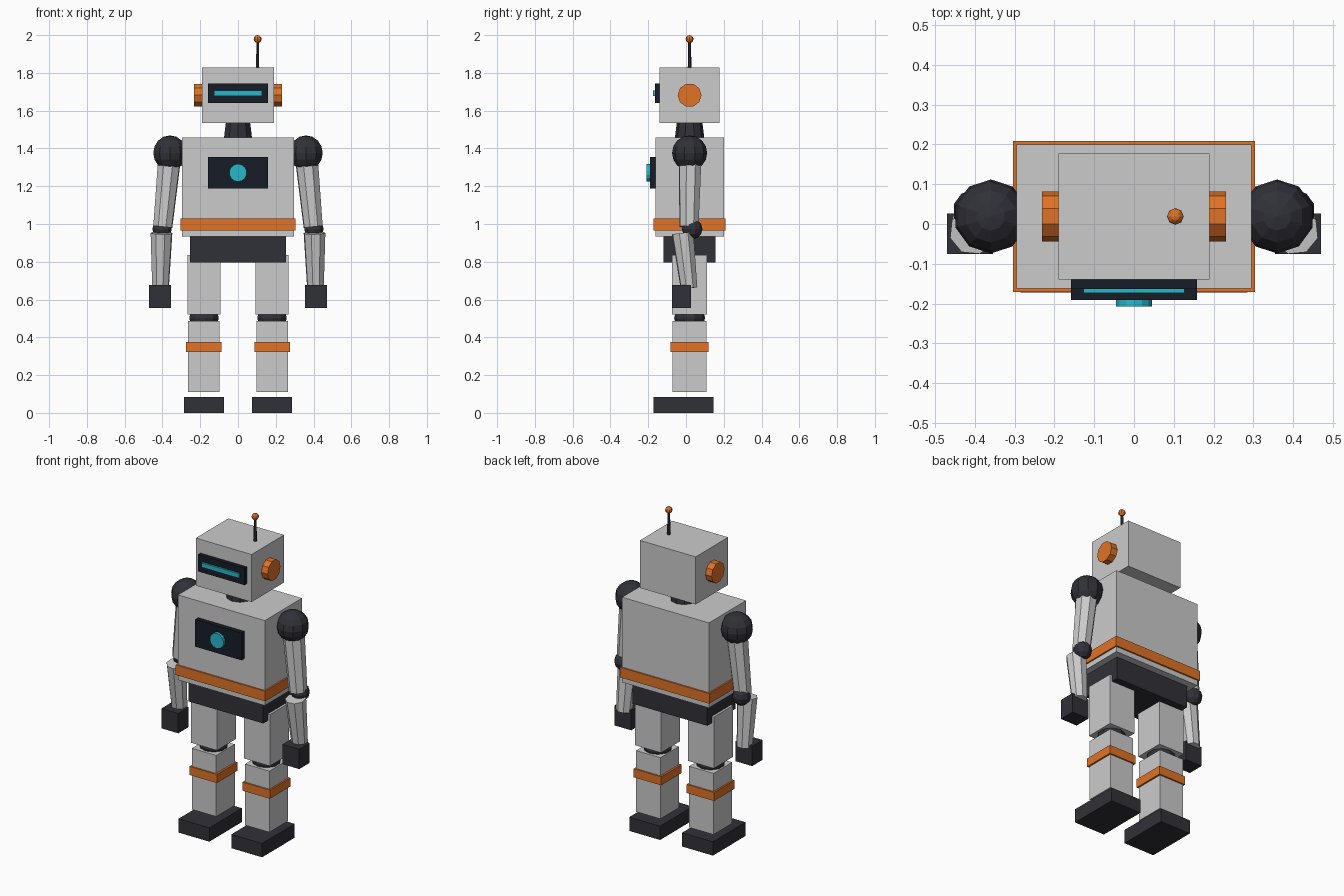
import bpy, bmesh
from mathutils import Vector, Matrix

if "Cube" in bpy.data.objects:
    bpy.data.objects.remove(bpy.data.objects["Cube"])


def material(name, color):
    m = bpy.data.materials.new(name)
    m.diffuse_color = (*color, 1)
    m.use_nodes = True
    m.node_tree.nodes["Principled BSDF"].inputs["Base Color"].default_value = m.diffuse_color
    return m


DARK = material("dark_rubber", (0.03, 0.03, 0.04))
ORANGE = material("orange_trim", (0.75, 0.17, 0.02))
SCREEN = material("screen_glass", (0.008, 0.012, 0.02))
CYAN = material("cyan_light", (0.02, 0.48, 0.6))


def finish(name, bm, mat):
    me = bpy.data.meshes.new(name)
    bm.to_mesh(me)
    bm.free()
    if mat:
        me.materials.append(mat)
    ob = bpy.data.objects.new(name, me)
    bpy.context.collection.objects.link(ob)
    return ob


def box(name, x, y, z, mat=None):
    """Box from (min, max) ranges on each axis."""
    lo, hi = Vector((x[0], y[0], z[0])), Vector((x[1], y[1], z[1]))
    bm = bmesh.new()
    bmesh.ops.create_cube(bm, size=1, matrix=Matrix.Translation((lo + hi) / 2)
                          @ Matrix.Diagonal((*(hi - lo), 1)))
    return finish(name, bm, mat)


def rod(name, a, b, ra, rb, sides, mat=None):
    """Tapered cylinder from point a to point b."""
    a, b = Vector(a), Vector(b)
    d = b - a
    rot = Vector((0, 0, 1)).rotation_difference(d).to_matrix().to_4x4()
    bm = bmesh.new()
    bmesh.ops.create_cone(bm, cap_ends=True, segments=sides, radius1=ra, radius2=rb,
                          depth=d.length, matrix=Matrix.Translation((a + b) / 2) @ rot)
    return finish(name, bm, mat)


def ball(name, c, r, seg, rings, mat=None):
    bm = bmesh.new()
    bmesh.ops.create_uvsphere(bm, u_segments=seg, v_segments=rings, radius=r,
                              matrix=Matrix.Translation(c))
    return finish(name, bm, mat)


CY = 0.019  # body centre line in y

# Head, visor and antenna
box("head", (-0.19, 0.19), (-0.139, 0.177), (1.535, 1.828))
box("visor", (-0.158, 0.158), (-0.163, -0.13), (1.64, 1.744), SCREEN)
box("visor_light", (-0.127, 0.127), (-0.174, -0.16), (1.678, 1.706), CYAN)
rod("antenna_rod", (0.104, CY, 1.82), (0.104, CY, 1.98), 0.01, 0.007, 6, DARK)
ball("antenna_tip", (0.104, CY, 1.979), 0.021, 8, 6, ORANGE)
rod("neck", (0, CY, 1.44), (0, CY, 1.55), 0.08, 0.066, 10, DARK)

# Torso, belt, pelvis and chest display
box("torso", (-0.296, 0.296), (-0.162, 0.2), (0.934, 1.458))
box("belt", (-0.305, 0.305), (-0.171, 0.209), (0.966, 1.028), ORANGE)
box("pelvis", (-0.254, 0.254), (-0.118, 0.156), (0.796, 0.94), DARK)
box("chest_screen", (-0.158, 0.158), (-0.191, -0.15), (1.187, 1.355), SCREEN)
rod("chest_light", (0, -0.18, 1.271), (0, -0.208, 1.271), 0.047, 0.047, 14, CYAN)

for side, s in (("left", 1), ("right", -1)):
    def span(a, b):
        return tuple(sorted((s * a, s * b)))

    # Ear disc
    rod(side + "_ear", (s * 0.18, CY, 1.682), (s * 0.232, CY, 1.682), 0.063, 0.063, 10, ORANGE)

    # Arm
    ball(side + "_shoulder", (s * 0.36, CY, 1.376), 0.093, 10, 8, DARK)
    rod(side + "_upper_arm", (s * 0.36, 0.022, 1.37), (s * 0.398, 0.016, 0.985), 0.064, 0.053, 8)
    ball(side + "_elbow", (s * 0.402, 0.033, 0.973), 0.054, 10, 6, DARK)
    rod(side + "_forearm", (s * 0.405, -0.018, 0.952), (s * 0.41, 0.016, 0.66), 0.06, 0.046, 8)
    box(side + "_hand", span(0.355, 0.47), (-0.075, 0.027), (0.556, 0.678), DARK)

    # Leg
    box(side + "_thigh", span(0.092, 0.268), (-0.073, 0.112), (0.52, 0.837))
    ball(side + "_knee", (s * 0.18, CY, 0.503), 0.082, 10, 6, DARK)
    box(side + "_shin", span(0.098, 0.264), (-0.072, 0.109), (0.11, 0.487))
    box(side + "_shin_band", span(0.087, 0.274), (-0.081, 0.118), (0.323, 0.376), ORANGE)
    box(side + "_foot", span(0.075, 0.285), (-0.172, 0.145), (0, 0.085), DARK)
